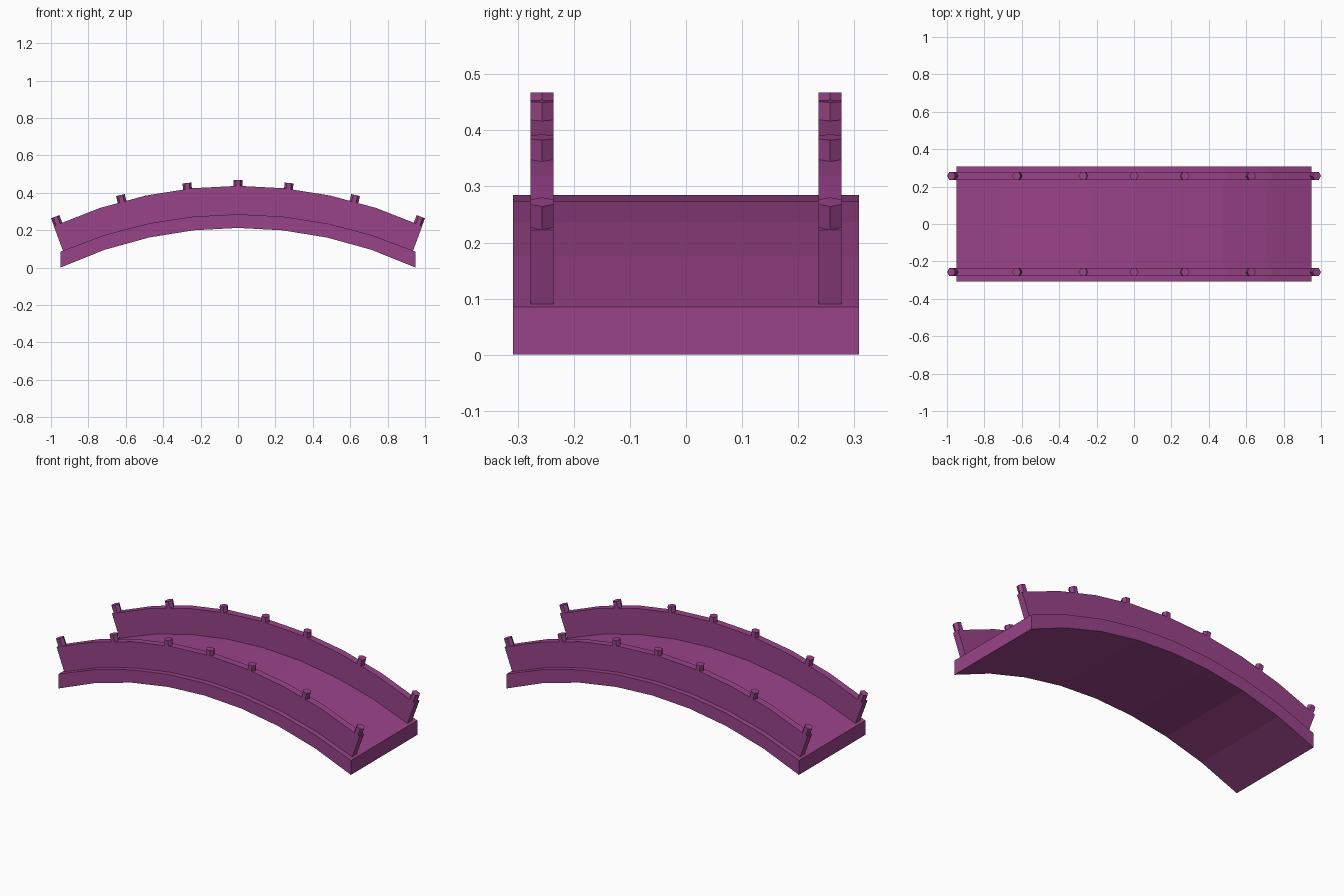
import bpy, bmesh, math
from mathutils import Vector, Matrix

cube = bpy.data.objects.get("Cube")
if cube:
    bpy.data.objects.remove(cube, do_unlink=True)

plum = bpy.data.materials.new("plum")
plum.use_nodes = True
colour = (0.319, 0.056, 0.250, 1)
plum.diffuse_color = colour
plum.node_tree.nodes["Principled BSDF"].inputs["Base Color"].default_value = colour


def extrude(name, outline, direction, matrix=Matrix()):
    """Flat outline pushed along a direction into a solid."""
    bm = bmesh.new()
    face = bm.faces.new([bm.verts.new(p) for p in outline])
    result = bmesh.ops.extrude_face_region(bm, geom=[face], use_keep_orig=True)
    moved = [v for v in result["geom"] if isinstance(v, bmesh.types.BMVert)]
    bmesh.ops.translate(bm, verts=moved, vec=direction)
    bmesh.ops.recalc_face_normals(bm, faces=bm.faces)
    bm.transform(matrix)
    mesh = bpy.data.meshes.new(name)
    bm.to_mesh(mesh)
    bm.free()
    mesh.materials.append(plum)
    obj = bpy.data.objects.new(name, mesh)
    bpy.context.collection.objects.link(obj)
    return obj


def arc(half_width, crown, drop):
    """Eight-segment arch, left to right, evenly spaced in x."""
    radius = (half_width ** 2 + drop ** 2) / (2 * drop)
    xs = [half_width * i / 4 for i in range(-4, 5)]
    return [(x, crown - radius + math.sqrt(radius ** 2 - x ** 2)) for x in xs]


def height_on(points, x):
    for (x0, z0), (x1, z1) in zip(points, points[1:]):
        if x0 <= x <= x1:
            return z0 + (z1 - z0) * (x - x0) / (x1 - x0)


# Arched deck slab
deck_top = arc(0.95, 0.285, 0.2)
deck_bottom = arc(0.95, 0.212, 0.212)
deck_half = 0.308
outline = [(x, -deck_half, z) for x, z in deck_top + deck_bottom[::-1]]
extrude("deck", outline, Vector((0, 2 * deck_half, 0)))

# Parapet walls with leaning ends, topped by small hexagonal posts
rail_top = arc(0.985, 0.437, 0.215)
foot = 0.936
rail_bottom = [(-foot, 0.09)] + [(x, z - 0.003) for x, z in deck_top[1:-1]] + [(foot, 0.09)]
half_thick = 0.0205
hexagon_radius = half_thick / math.cos(math.pi / 6)
hexagon = [(hexagon_radius * math.cos(k * math.pi / 3),
            hexagon_radius * math.sin(k * math.pi / 3), 0) for k in range(6)]
posts = {0: 0.03, 0.27: 0.032, 0.62: 0.038, 0.962: 0.044}

for side, y in (("front", -0.257), ("back", 0.257)):
    outline = [(x, y - half_thick, z) for x, z in rail_top + rail_bottom[::-1]]
    extrude(side + "_rail", outline, Vector((0, 2 * half_thick, 0)))
    for distance, height in posts.items():
        for sign in ((1,) if distance == 0 else (-1, 1)):
            x = sign * distance
            base = Vector((x, y, height_on(rail_top, x)))
            tilt = Matrix.Rotation(math.radians(20.4) * x / 0.962, 4, "Y")
            place = Matrix.Translation(base) @ tilt @ Matrix.Translation((0, 0, -0.004))
            extrude(side + "_rail_post", hexagon, Vector((0, 0, height + 0.004)), place)
